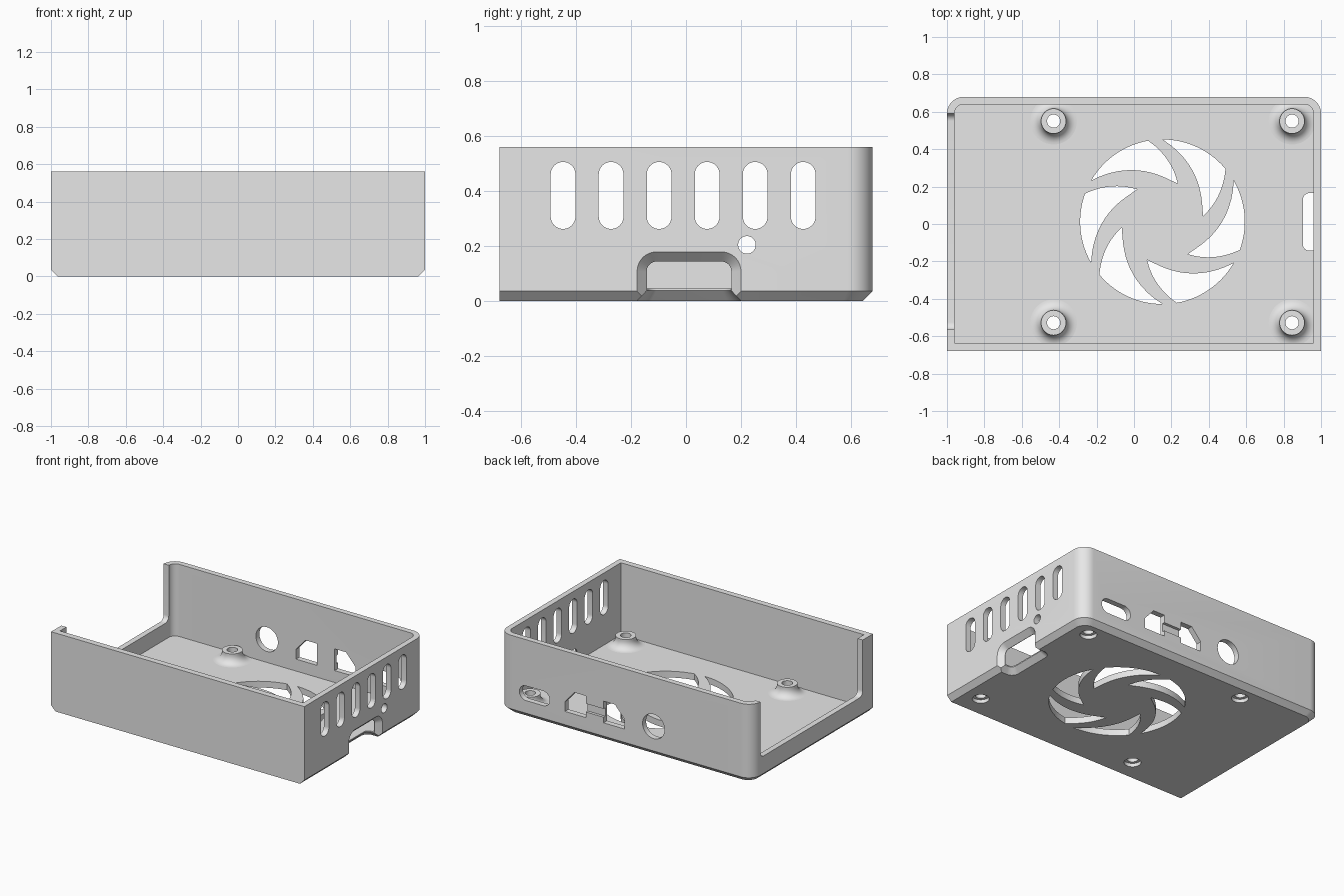
import bpy, bmesh, math

cube = bpy.data.objects.get("Cube")
if cube:
    bpy.data.objects.remove(cube, do_unlink=True)

grey = bpy.data.materials.new("plain grey")
grey.use_nodes = True
grey.diffuse_color = (0.8, 0.8, 0.8, 1)
grey.node_tree.nodes["Principled BSDF"].inputs["Base Color"].default_value = (0.8, 0.8, 0.8, 1)

AXES = {
    "x": lambda u, v, d: (d, u, v),
    "y": lambda u, v, d: (u, d, v),
    "z": lambda u, v, d: (u, v, d),
}


def loft(name, axis, rings, loop=False):
    """Skin a list of (depth, outline) rings along an axis."""
    bm = bmesh.new()
    rows = [[bm.verts.new(AXES[axis](u, v, d)) for u, v in pts] for d, pts in rings]
    pairs = list(zip(rows, rows[1:]))
    if loop:
        pairs.append((rows[-1], rows[0]))
    else:
        bm.faces.new(rows[0])
        bm.faces.new(rows[-1])
    n = len(rows[0])
    for a, b in pairs:
        for i in range(n):
            j = (i + 1) % n
            bm.faces.new((a[i], a[j], b[j], b[i]))
    bmesh.ops.recalc_face_normals(bm, faces=bm.faces)
    mesh = bpy.data.meshes.new(name)
    bm.to_mesh(mesh)
    bm.free()
    obj = bpy.data.objects.new(name, mesh)
    bpy.context.collection.objects.link(obj)
    mesh.materials.append(grey)
    return obj


def circle(u, v, r, n=40):
    return [(u + r * math.cos(math.tau * i / n), v + r * math.sin(math.tau * i / n))
            for i in range(n)]


def rounded(u0, u1, v0, v1, radii, steps=10):
    """Rectangle outline with corner radii: low-left, low-right, high-right, high-left."""
    pts = []
    spots = [(u0, v0, 1, 1), (u1, v0, -1, 1), (u1, v1, -1, -1), (u0, v1, 1, -1)]
    for k, ((u, v, su, sv), r) in enumerate(zip(spots, radii)):
        if r == 0:
            pts.append((u, v))
            continue
        for i in range(steps + 1):
            a = math.pi * (1 + k / 2 + i / steps / 2)
            pts.append((u + su * r + r * math.cos(a), v + sv * r + r * math.sin(a)))
    return pts


def activate(obj):
    bpy.ops.object.select_all(action="DESELECT")
    obj.select_set(True)
    bpy.context.view_layer.objects.active = obj


def cut(body, axis, rings):
    """Subtract a lofted cutter from the body and discard the cutter."""
    cutter = loft("cutter", axis, rings)
    activate(body)
    mod = body.modifiers.new("cut", "BOOLEAN")
    mod.operation = "DIFFERENCE"
    mod.solver = "EXACT"
    mod.object = cutter
    bpy.ops.object.modifier_apply(modifier=mod.name)
    bpy.data.objects.remove(cutter, do_unlink=True)


def hole(body, axis, a, b, pts):
    cut(body, axis, [(a, pts), (b, pts)])


# Tray body: square front, rounded back corners, chamfered lower edge
FLOOR, TOP, CH = 0.045, 0.56, 0.035


def outline(inset):
    r = 0.09 - inset / 2
    return rounded(-1 + inset, 1 - inset, -0.68, 0.68 - inset, (0, 0, r, r))


case = loft("case_tray", "z", [(0, outline(CH)), (CH, outline(0)), (TOP, outline(0))])
hole(case, "z", FLOOR, 1, rounded(-0.96, 0.96, -0.637, 0.64, (0, 0, 0.05, 0.05)))

# Open end with a low sill
hole(case, "x", -1.1, -0.9, rounded(-0.565, 0.59, 0.16, 0.8, (0.04, 0.04, 0, 0)))

# Vent slots and indicator hole in the other end
for i in range(6):
    y = -0.448 + 0.175 * i
    hole(case, "x", 0.9, 1.1, rounded(y - 0.045, y + 0.045, 0.262, 0.506, [0.0449] * 4))
hole(case, "x", 0.9, 1.1, circle(0.222, 0.204, 0.032))

# Card notch: through the wall and floor, with flared edges
def notch_wall(g):
    return rounded(-0.143 - g, 0.165 + g, -0.1, 0.143 + g, (0, 0, 0.035 + g, 0.035 + g))


def notch_floor(g):
    r = 0.035 + g / 2
    return rounded(0.903 - g, 1.2, -0.143 - g, 0.165 + g, (r, 0, 0, r))


cut(case, "x", [(0.93, notch_wall(0)), (0.963, notch_wall(0)), (1.003, notch_wall(0.038))])
cut(case, "z", [(-0.003, notch_floor(0.038)), (0.037, notch_floor(0)), (0.1, notch_floor(0))])

# Port openings in the back wall
hole(case, "y", 0.6, 0.8, rounded(0.6, 0.84, 0.125, 0.23, [0.052] * 4))
hole(case, "y", 0.6, 0.8, circle(-0.22, 0.21, 0.087))
for s in (-1, 1):
    port = [(0.07, 0.13), (0.235, 0.13), (0.235, 0.2), (0.16, 0.285), (0.07, 0.285)]
    hole(case, "y", 0.6, 0.8, [(0.245 + s * u, v) for u, v in port])
hole(case, "y", 0.66, 0.8, rounded(0.16, 0.33, 0.17, 0.23, [0] * 4))

# Fan grille: six swept openings around a solid hub
def polar(deg, r):
    a = math.radians(deg)
    return 0.152 + r * math.cos(a), 0.012 + r * math.sin(a)


RIM, HUB, STEPS = 0.44, 0.22, 14
for k in range(6):
    pts = []
    for i in range(STEPS):
        t = i / STEPS
        pts.append(polar(60 * k + 40 + 50 * t, RIM))
    for i in range(STEPS):
        t = i / STEPS
        pts.append(polar(60 * k + 90 - 82 * t, HUB + (RIM - HUB) * (1 - t) ** 1.75))
    for i in range(STEPS):
        t = i / STEPS
        pts.append(polar(60 * k + 8 + 32 * t, HUB + (RIM - HUB) * t ** 1.1))
    hole(case, "z", -0.1, 0.1, pts)

# Screw posts with flared feet, drilled and counterbored from below
BORE, POST, FOOT = 0.035, 0.067, 0.125
posts = []
for x, side in ((-0.43, "right"), (0.845, "left")):
    for y, end in ((0.55, "back"), (-0.528, "front")):
        hole(case, "z", -0.1, 0.1, circle(x, y, BORE))
        hole(case, "z", -0.1, 0.025, circle(x, y, 0.055))
        profile = [(BORE, 0.04), (BORE, 0.115), (POST, 0.115)]
        flare = FOOT - POST
        for i in range(9):
            a = math.pi / 2 * i / 8
            profile.append((FOOT - flare * math.cos(a), FLOOR + flare * (1 - math.sin(a))))
        profile.append((FOOT, 0.04))
        rings = [(z, circle(x, y, r)) for r, z in profile]
        posts.append(loft(f"screw_post_{end}_{side}", "z", rings, loop=True))

# Smooth shading with sharp edges kept
for obj in [case] + posts:
    activate(obj)
    bpy.ops.object.shade_smooth_by_angle(angle=math.radians(30))
